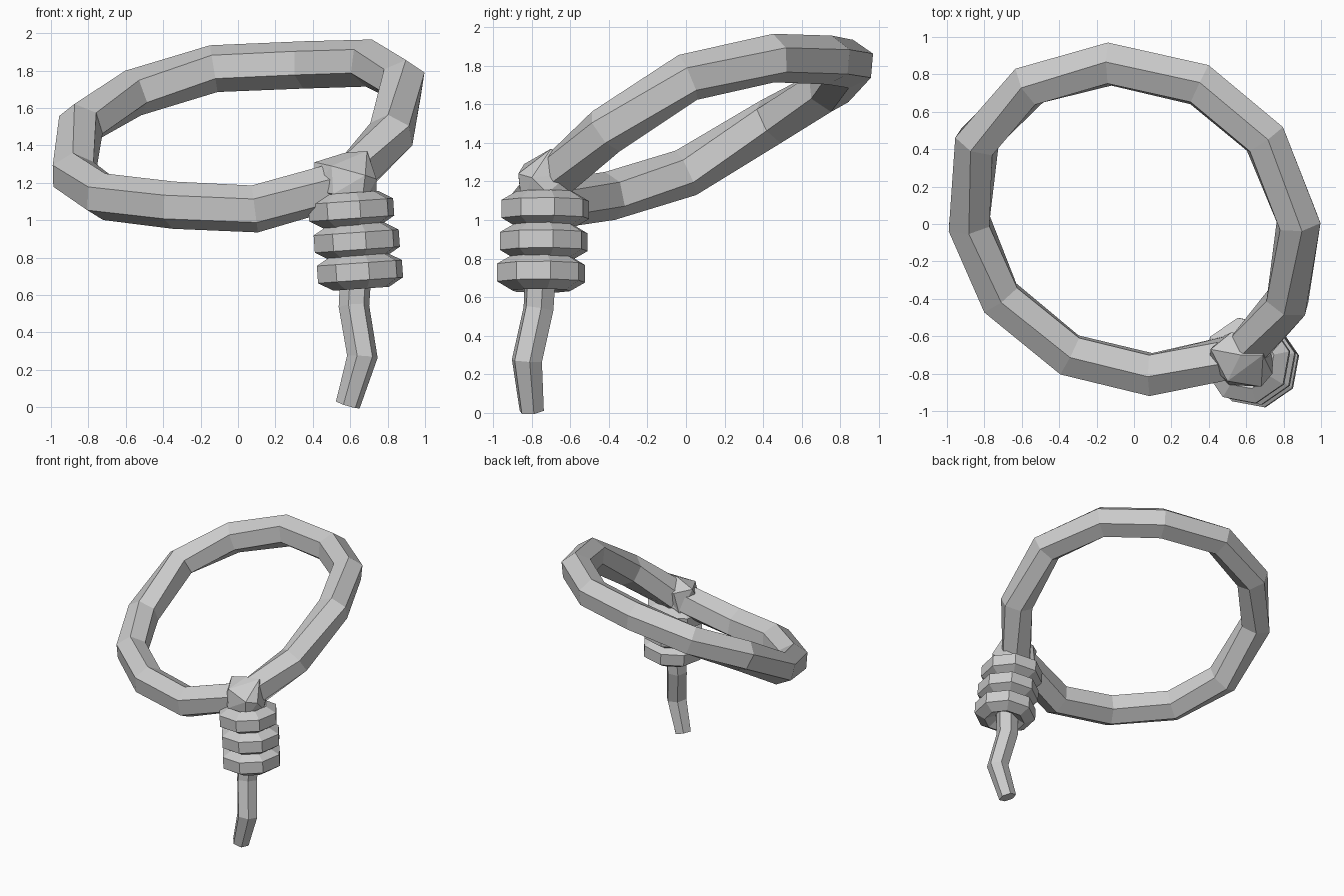
import bpy, bmesh
from math import cos, sin, pi, radians
from mathutils import Vector, Matrix

if "Cube" in bpy.data.objects:
    bpy.data.objects.remove(bpy.data.objects["Cube"])


def finish(bm, name):
    bmesh.ops.recalc_face_normals(bm, faces=bm.faces)
    me = bpy.data.meshes.new(name)
    bm.to_mesh(me)
    bm.free()
    ob = bpy.data.objects.new(name, me)
    bpy.context.collection.objects.link(ob)
    return ob


def sweep(name, path, radii, ref, sides=6, closed=False, phase=0.0):
    """Faceted tube following a path; ref keeps the section from twisting."""
    pts = [Vector(p) for p in path]
    n = len(pts)
    bm = bmesh.new()
    rings = []
    for i, p in enumerate(pts):
        if closed:
            a, b = pts[i - 1], pts[(i + 1) % n]
        else:
            a, b = pts[max(i - 1, 0)], pts[min(i + 1, n - 1)]
        t = (b - a).normalized()
        side = t.cross(Vector(ref)).normalized()
        up = side.cross(t)
        r = radii[i]
        rings.append([bm.verts.new(p + side * r * cos(phase + 2 * pi * k / sides)
                                   + up * r * sin(phase + 2 * pi * k / sides))
                      for k in range(sides)])
    for i in range(n if closed else n - 1):
        A, B = rings[i], rings[(i + 1) % n]
        for k in range(sides):
            j = (k + 1) % sides
            bm.faces.new((A[k], A[j], B[j], B[k]))
    if not closed:
        bm.faces.new(rings[0])
        bm.faces.new(rings[-1])
    return finish(bm, name)


def coil(name, center, tilt, major=0.153, minor_r=0.08, minor_z=0.092):
    """Eight-sided wrap with a six-sided section."""
    bm = bmesh.new()
    rot = Matrix.Rotation(tilt, 3, 'Y')
    rings = []
    for i in range(8):
        a = radians(12) + 2 * pi * i / 8
        ring = []
        for k in range(6):
            b = pi / 6 + pi * k / 3
            r = major + minor_r * cos(b) / cos(pi / 6)
            v = Vector((r * cos(a), r * sin(a), minor_z * sin(b)))
            ring.append(bm.verts.new(rot @ v + Vector(center)))
        rings.append(ring)
    for i in range(8):
        A, B = rings[i], rings[(i + 1) % 8]
        for k in range(6):
            j = (k + 1) % 6
            bm.faces.new((A[k], B[k], B[j], A[j]))
    return finish(bm, name)


# Tilted rope loop, clockwise seen from above
loop = [(-0.13, 0.855, 1.81), (0.35, 0.745, 1.83), (0.70, 0.455, 1.84),
        (0.88, 0.01, 1.74), (0.82, -0.415, 1.46), (0.58, -0.70, 1.20),
        (0.09, -0.805, 1.06), (-0.345, -0.70, 1.08), (-0.715, -0.395, 1.125),
        (-0.88, 0.0, 1.245), (-0.84, 0.44, 1.51), (-0.56, 0.74, 1.68)]
sweep("rope_loop", loop, [0.127] * 12, (0, 0, 1), closed=True, phase=radians(-25))

# Knot lump where the loop ends meet
bm = bmesh.new()
for p in [(0.41, -0.67, 1.31), (0.40, -0.76, 1.16), (0.57, -0.70, 1.36), (0.69, -0.70, 1.37),
          (0.50, -0.84, 1.29), (0.51, -0.86, 1.14), (0.68, -0.87, 1.24), (0.74, -0.80, 1.22),
          (0.74, -0.72, 1.14), (0.70, -0.60, 1.24), (0.52, -0.58, 1.28), (0.48, -0.60, 1.10),
          (0.66, -0.85, 1.07), (0.68, -0.62, 1.07)]:
    bm.verts.new(p)
bmesh.ops.convex_hull(bm, input=bm.verts)
finish(bm, "knot")

# Stacked wraps below the knot
for i, c in enumerate([(0.605, -0.73, 1.055), (0.635, -0.738, 0.888), (0.652, -0.752, 0.725)]):
    coil(f"wrap_{i + 1}", c, radians(-4))

# Rope core and hanging tail
sweep("rope_tail",
      [(0.59, -0.72, 1.15), (0.63, -0.755, 0.72), (0.62, -0.765, 0.54),
       (0.665, -0.825, 0.27), (0.587, -0.80, 0.012)],
      [0.12, 0.085, 0.083, 0.083, 0.067], (0, 1, 0), phase=radians(10))
